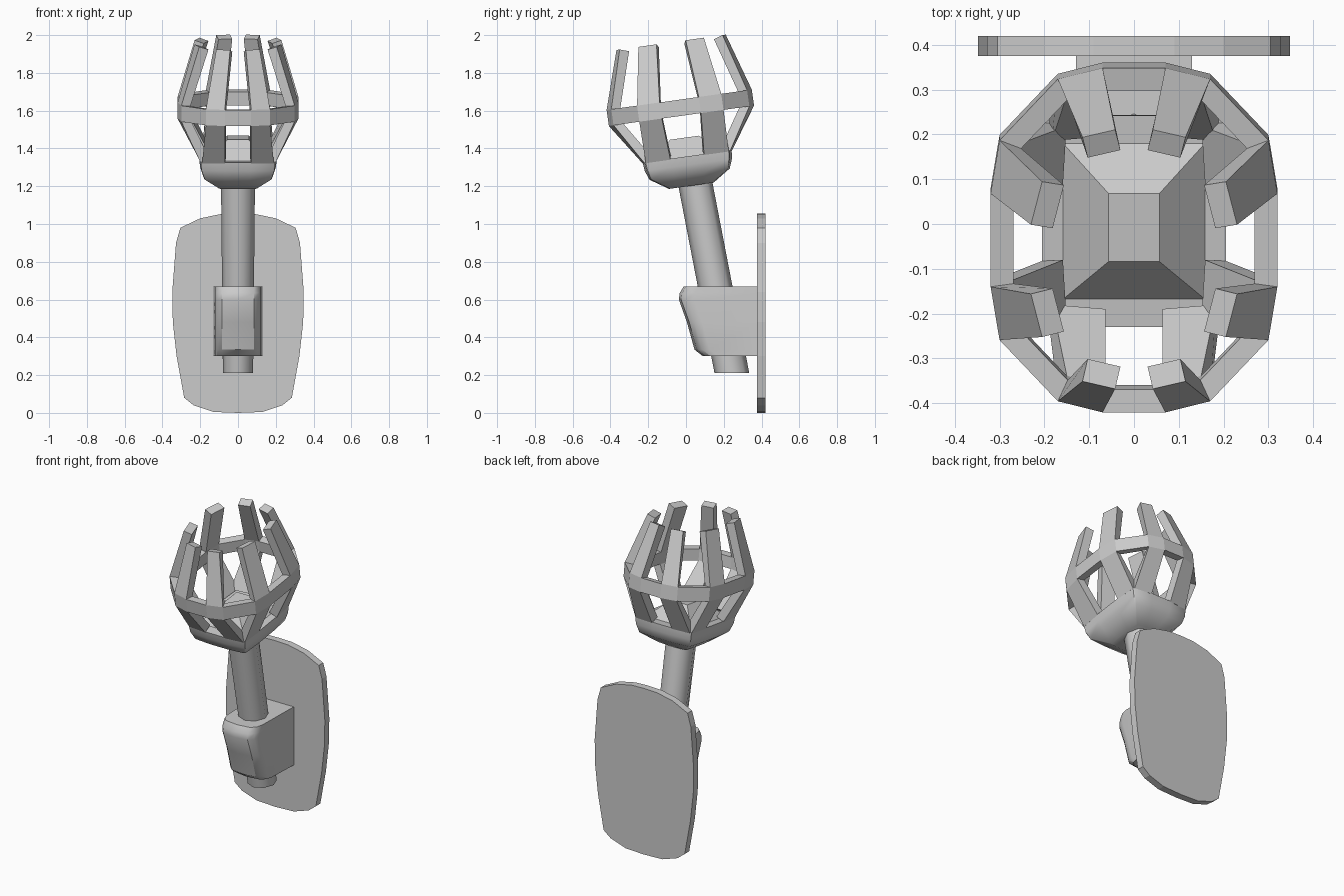
import bpy, math
from mathutils import Matrix, Vector

if "Cube" in bpy.data.objects:
    bpy.data.objects.remove(bpy.data.objects["Cube"])

# Tilted frame of the basket, centred on its hoop
TILT = Matrix.Translation((0, -0.035, 1.65)) @ Matrix.Rotation(math.radians(8), 4, 'X')


def make(name, verts, faces, matrix=None, smooth=None):
    mesh = bpy.data.meshes.new(name)
    pts = [matrix @ Vector(v) if matrix else Vector(v) for v in verts]
    mesh.from_pydata(pts, [], faces)
    ob = bpy.data.objects.new(name, mesh)
    bpy.context.collection.objects.link(ob)
    bpy.ops.object.select_all(action='DESELECT')
    ob.select_set(True)
    bpy.context.view_layer.objects.active = ob
    if smooth:
        bpy.ops.object.shade_smooth_by_angle(angle=math.radians(smooth))
    return ob


def loft(name, rings, matrix=None, smooth=None):
    """Skin equal counter-clockwise rings from bottom to top, capping both ends."""
    n = len(rings[0])
    verts = [p for r in rings for p in r]
    faces = [(k*n + i, k*n + (i+1) % n, (k+1)*n + (i+1) % n, (k+1)*n + i)
             for k in range(len(rings) - 1) for i in range(n)]
    faces += [tuple(reversed(range(n))), tuple(range(len(verts) - n, len(verts)))]
    return make(name, verts, faces, matrix, smooth)


def around(a, b, c, d):
    """Mirror four points of one quadrant into a 16-point loop."""
    quad = [d, c, b, a]          # from the +x side round to the +y side
    q2 = [(-x, y) for x, y in reversed(quad)]
    half = quad + q2
    return half + [(-x, -y) for x, y in half]


# Wall plate with bowed edges
side = [(0.13, 0.005), (0.235, 0.04), (0.285, 0.08), (0.325, 0.30), (0.345, 0.48),
        (0.348, 0.64), (0.328, 0.90), (0.305, 0.98), (0.20, 1.03), (0.09, 1.053)]
outline = [(0, 0)] + side + [(0, 1.056)] + [(-x, z) for x, z in reversed(side)]
loft("wall_plate", [[(x, y, z) for x, z in reversed(outline)] for y in (0.375, 0.42)][::1])

# Bracket block with rounded front
rings = []
for z, f in [(0.30, 0.09), (0.335, 0.045), (0.48, 0.005), (0.60, -0.038), (0.635, -0.033), (0.67, -0.012)]:
    half = [(0.085, f + 0.012), (0.112, f + 0.04), (0.122, f + 0.08), (0.13, 0.38)]
    ring = [(0, f)] + half + [(-x, y) for x, y in reversed(half)]
    rings.append([(x, y, z) for x, y in ring])
loft("bracket", rings, smooth=35)

# Leaning octagonal shaft
loft("shaft", [[(rx * math.cos(i * math.pi / 4), cy + 0.092 * math.sin(i * math.pi / 4), z)
                for i in range(8)]
               for z, cy, rx in [(0.21, 0.243, 0.08), (1.235, 0.045, 0.09)]], smooth=50)

# Cup under the basket
base = around((0.07, 0.238), (0.19, 0.228), (0.197, 0.222), (0.205, 0.09))
loft("cup", [[(x * s, y * s, z) for x, y in base]
             for s, z in [(0.5, -0.452), (0.9, -0.39), (0.98, -0.34), (1.0, -0.295)]],
     TILT, smooth=40)

# Raised floor inside the cup
loft("cup_floor", [[(sx * hx, sy * hy, z) for sx, sy in ((1, 1), (-1, 1), (-1, -1), (1, -1))]
                   for hx, hy, z in [(0.163, 0.18, -0.30), (0.057, 0.077, -0.195)]], TILT)

# Basket: eight ribs joined by a hoop, thickened inwards
hoop = around((0.07, 0.388), (0.17, 0.363), (0.30, 0.225), (0.32, 0.105))
tips = around((0.042, 0.292), (0.115, 0.275), (0.205, 0.175), (0.23, 0.078))
levels = [(base, -0.30), (hoop, -0.078), (hoop, 0.008), (tips, 0.315)]
verts = [(x, y, z) for loop, z in levels for x, y in loop]
faces = []
for i in range(16):
    j = (i + 1) % 16
    for k in range(3):
        if k == 1 or i % 2 == 0:      # hoop all round, ribs on every other strip
            faces.append((k*16 + i, k*16 + j, (k+1)*16 + j, (k+1)*16 + i))
basket = make("basket_ribs", verts, faces, TILT)
mod = basket.modifiers.new("thickness", 'SOLIDIFY')
mod.thickness = 0.052
mod.offset = -1
